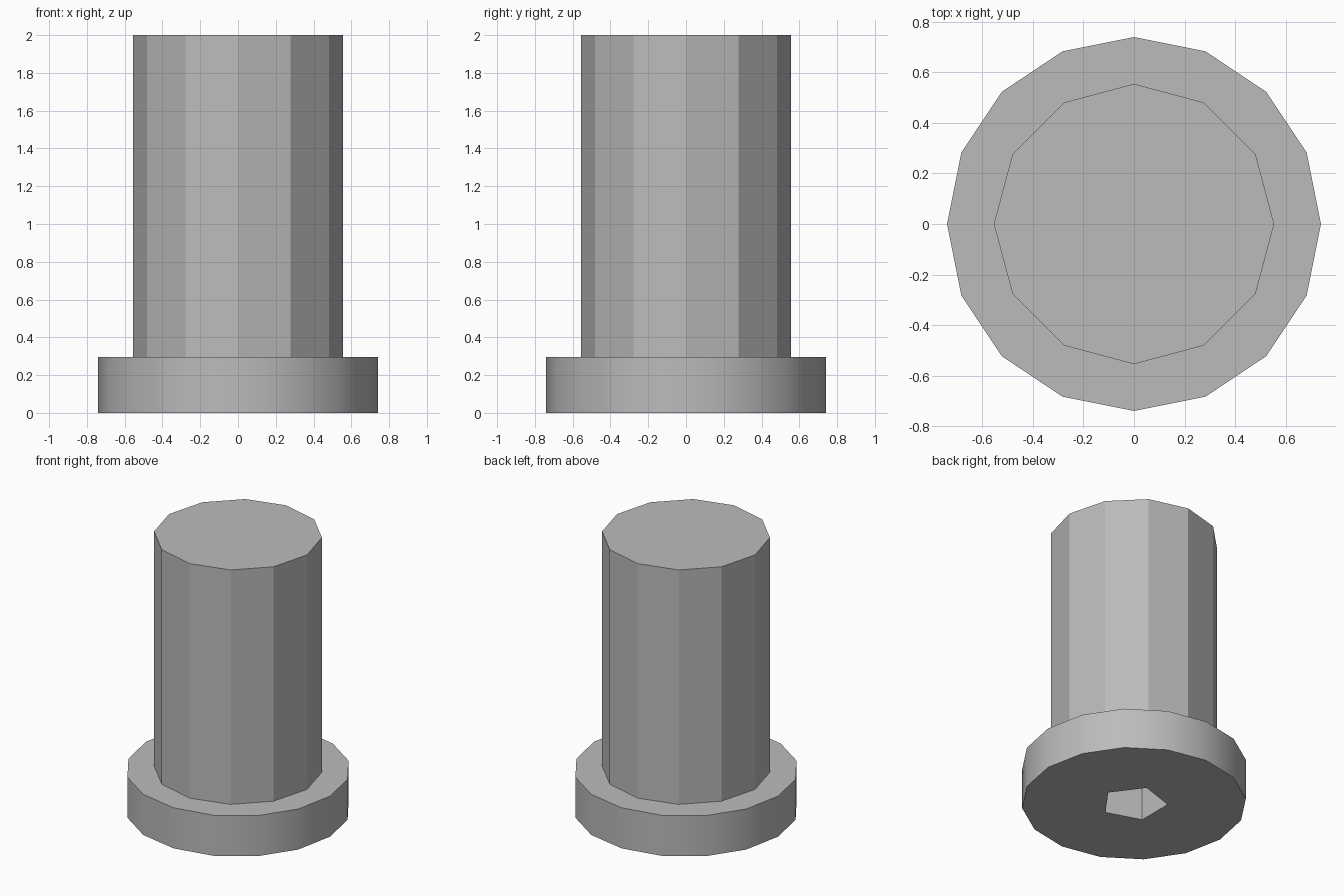
import bpy
import math

if "Cube" in bpy.data.objects:
    bpy.data.objects.remove(bpy.data.objects["Cube"], do_unlink=True)

HEAD_R, SHAFT_R, SOCKET_R = 0.74, 0.555, 0.222
HEAD_TOP, TOP = 0.295, 2.0

grey = bpy.data.materials.new("plain_grey")
grey.use_nodes = True
grey.diffuse_color = (0.5, 0.5, 0.5, 1)
grey.node_tree.nodes["Principled BSDF"].inputs["Base Color"].default_value = (0.5, 0.5, 0.5, 1)


def prism(name, sides, radius, z0, z1, turn=0.0):
    """Upright prism with its first corner on an axis."""
    bpy.ops.mesh.primitive_cylinder_add(vertices=sides, radius=radius, depth=z1 - z0,
                                        location=(0, 0, (z0 + z1) / 2), rotation=(0, 0, turn))
    obj = bpy.context.object
    obj.name = name
    obj.data.materials.append(grey)
    return obj


# Broad head at the bottom and the long shaft standing on it
head = prism("head", 16, HEAD_R, 0, HEAD_TOP)
shaft = prism("shaft", 12, SHAFT_R, HEAD_TOP, TOP)

# Five-sided socket cut up through the head, closed by the shaft end
cutter = prism("socket_cutter", 5, SOCKET_R, -0.1, HEAD_TOP + 0.1, -math.pi / 2)
cut = head.modifiers.new("socket", 'BOOLEAN')
cut.operation = 'DIFFERENCE'
cut.solver = 'EXACT'
cut.object = cutter
bpy.context.view_layer.objects.active = head
bpy.ops.object.modifier_apply(modifier=cut.name)
bpy.data.objects.remove(cutter, do_unlink=True)

# Rounded sides, sharp rims
for part in (head, shaft):
    bpy.ops.object.select_all(action='DESELECT')
    part.select_set(True)
    bpy.context.view_layer.objects.active = part
    bpy.ops.object.shade_smooth_by_angle(angle=math.radians(30))
